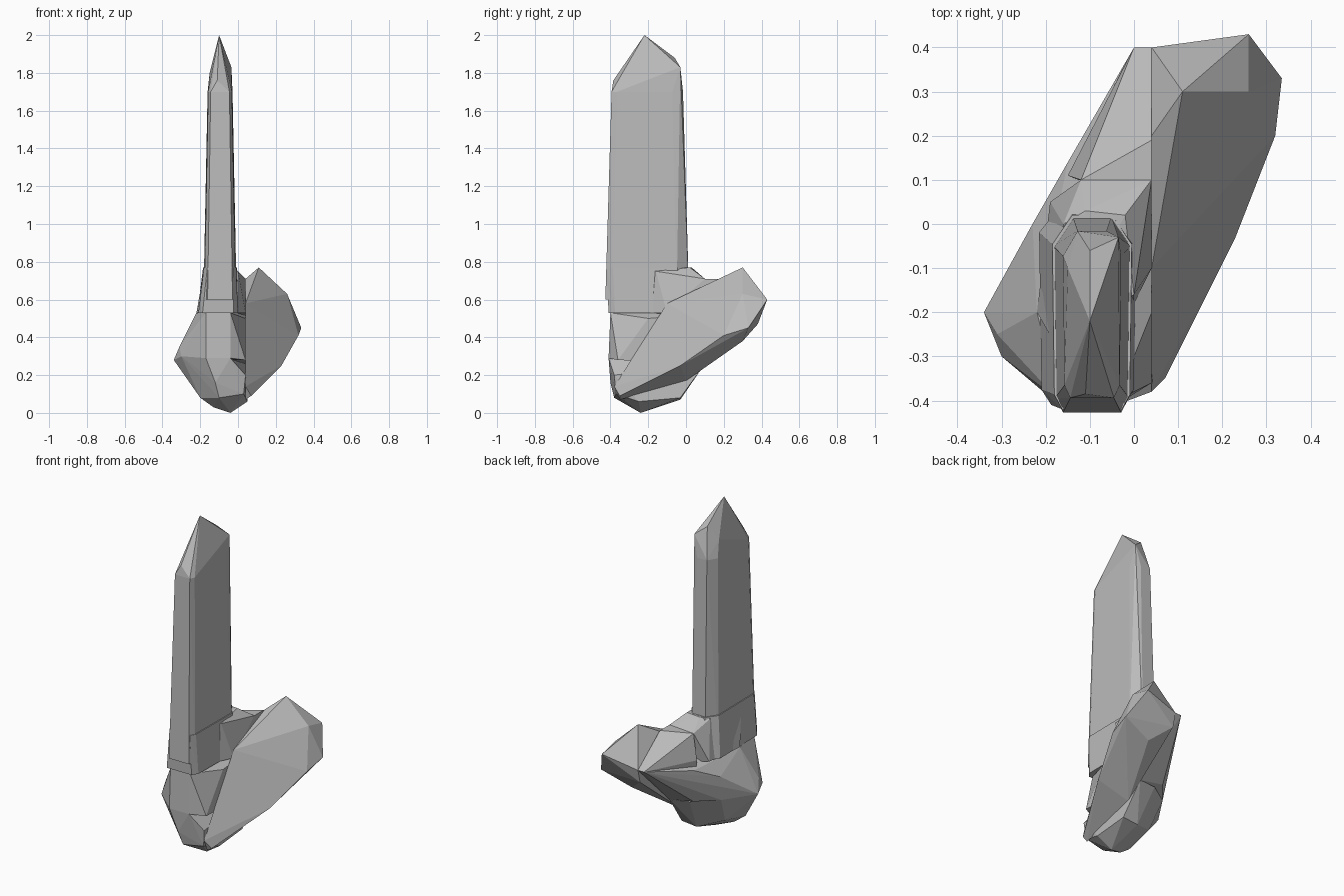
import bpy
import bmesh

if "Cube" in bpy.data.objects:
    bpy.data.objects.remove(bpy.data.objects["Cube"], do_unlink=True)

stone = bpy.data.materials.new("grey stone")
stone.use_nodes = True
grey = (.5, .5, .5, 1)
stone.diffuse_color = grey
stone.node_tree.nodes["Principled BSDF"].inputs["Base Color"].default_value = grey


def rock(name, corners):
    """Make a faceted convex chunk around its corner points."""
    bm = bmesh.new()
    for corner in corners:
        bm.verts.new(corner)
    hull = bmesh.ops.convex_hull(bm, input=bm.verts)
    spare = {item for item in hull["geom_interior"] + hull["geom_unused"]
             if isinstance(item, bmesh.types.BMVert)}
    bmesh.ops.delete(bm, geom=list(spare), context="VERTS")
    bmesh.ops.dissolve_limit(bm, angle_limit=.03, verts=bm.verts, edges=bm.edges)
    bmesh.ops.recalc_face_normals(bm, faces=bm.faces)
    mesh = bpy.data.meshes.new(name)
    bm.to_mesh(mesh)
    bm.free()
    mesh.materials.append(stone)
    obj = bpy.data.objects.new(name, mesh)
    bpy.context.collection.objects.link(obj)
    return obj


def section(height, middle_x, middle_y, half_width, half_depth):
    """Level outline: a rectangle, blunt in front and chamfered behind."""
    front, back = middle_y - half_depth, middle_y + half_depth
    outline = []
    for side in (-half_width, half_width):
        outline.append((middle_x + side * .75, front, height))
        outline.append((middle_x + side * .95, front + half_depth * .15, height))
        outline.append((middle_x + side, back - half_depth * .3, height))
        outline.append((middle_x + side * .5, back, height))
    return outline


# Corners shared by neighbouring chunks
seam = .04
side_point = (-.34, -.2, .28)
side_front = (-.3, -.3, .3)
front_right = (-.17, -.41, .29)
front_left = (-.04, -.41, .29)
back_right = (0, .4, .55)
back_seam = (seam, .4, .55)
saddle_seam = (seam, .1, .71)
saddle_side = (-.12, .1, .7)
collar_flare = (-.22, -.2, .53)
keel_back = (seam, .1, .26)
keel_side = (-.22, -.02, .28)

# Upright crystal, tapering evenly to a chisel tip
crystal_x, crystal_y = -.095, -.205
shaft = []
for height in (.6, .8, 1.2, 1.7):
    shaft += section(height, crystal_x, crystal_y,
                     half_width=.1 - height * .02,
                     half_depth=.24 - height * .03)
front_shoulder = (-.11, -.385, 1.76)
back_shoulder = (-.035, -.03, 1.83)
side_shoulder = (-.15, -.1, 1.8)
back_ridge = (-.1, -.06, 1.88)
peak = (-.1, -.22, 2)
rock("tall_crystal",
     shaft + [front_shoulder, back_shoulder, side_shoulder, back_ridge, peak])

# Collar around the crystal foot, flaring downward
rock("crystal_collar",
     section(.77, crystal_x, -.2, half_width=.09, half_depth=.22)
     + section(.53, -.105, -.18, half_width=.11, half_depth=.23))

# Broad shoulder leaning back from the collar
rock("rear_collar", [
    saddle_seam, saddle_side, collar_flare,
    (-.18, -.27, .76), (-.16, 0, .76), (-.11, .03, .77),
    (-.02, .02, .77), (0, -.16, .75), (0, -.18, .53),
    (seam, -.1, .53), (seam, .1, .5), (-.19, .05, .53)])

# Low saddle falling away to the back
rock("rear_saddle", [
    saddle_seam, saddle_side, back_right, back_seam,
    (seam, .19, .71), (-.15, .11, .55), (seam, .1, .4), (-.13, .1, .4)])

# Wedge sweeping from the pointed side to the back
rock("side_wedge", [
    side_point, side_front, front_right, front_left, collar_flare,
    back_right, back_seam, keel_back, keel_side,
    (-.31, -.25, .35), (-.17, -.4, .53), (-.04, -.4, .53),
    (seam, -.36, .28), (seam, -.2, .5),
    (-.23, 0, .43), (-.15, .14, .5), (-.12, .1, .29)])

# Rounded keel under the wedge
rock("bottom_keel", [
    side_point, side_front, front_right, front_left, keel_back, keel_side,
    (-.12, -.4, .16), (seam, -.38, .2), (.03, -.37, .1), (-.1, -.38, .08),
    (-.2, -.28, .08), (-.13, -.27, .03), (-.04, -.24, 0),
    (.05, -.25, .06), (-.05, -.03, .07), (.05, -.03, .08),
    (-.19, -.1, .12), (-.08, .08, .27)])

# Large slanted shard: flat inner wall on the seam, faceted outer side
inner_wall = [(seam, y, z) for y, z in (
    (-.38, .14), (-.35, .07), (-.1, .58), (.2, .71), (.4, .55),
    (.38, .47), (0, .17))]
crest = (.11, .3, .77)
back_corner = (.26, .43, .6)
outer_shoulder = (.26, .3, .63)
outer_corner = (.335, .33, .45)
outer_edge = (.32, .2, .41)
lower_edge = (.23, -.03, .25)
underside = (.15, .3, .38)
toe = (.07, -.35, .09)
rock("slanted_shard",
     inner_wall + [crest, back_corner, outer_shoulder, outer_corner,
                   outer_edge, lower_edge, underside, toe])
